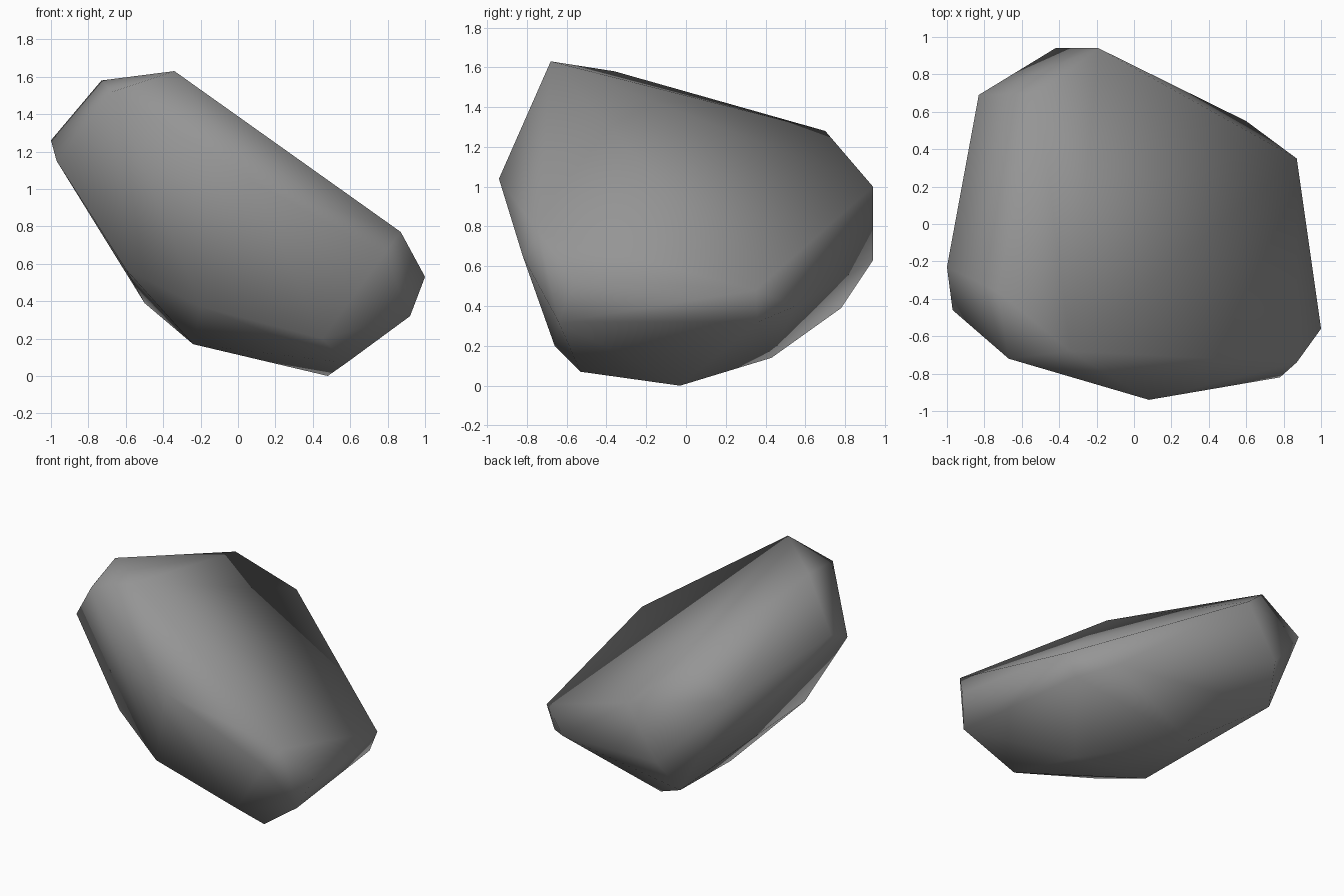
import bpy
import bmesh

# Remove the default object
default_cube = bpy.data.objects.get("Cube")
if default_cube:
    bpy.data.objects.remove(default_cube, do_unlink=True)


def make_material(name, colour):
    material = bpy.data.materials.new(name)
    material.use_nodes = True
    material.diffuse_color = colour
    shader = next(n for n in material.node_tree.nodes if n.type == "BSDF_PRINCIPLED")
    shader.inputs["Base Color"].default_value = colour
    shader.inputs["Roughness"].default_value = 0.9
    return material


def make_hull(name, corners, material):
    """Wrap a convex, smoothly shaded skin around the corner points."""
    bm = bmesh.new()
    for corner in corners:
        bm.verts.new(corner)
    result = bmesh.ops.convex_hull(bm, input=list(bm.verts), use_existing_faces=False)
    loose = {g for g in result["geom_interior"] + result["geom_unused"]
             if isinstance(g, bmesh.types.BMVert)}
    bmesh.ops.delete(bm, geom=list(loose), context="VERTS")
    bmesh.ops.recalc_face_normals(bm, faces=list(bm.faces))
    for face in bm.faces:
        face.smooth = True
    mesh = bpy.data.meshes.new(name)
    bm.to_mesh(mesh)
    bm.free()
    mesh.materials.append(material)
    boulder = bpy.data.objects.new(name, mesh)
    bpy.context.collection.objects.link(boulder)
    return boulder


# Corners of the high end of the boulder
crown = [(-.34, -.68, 1.63), (-.73, -.36, 1.58), (-.67, -.72, 1.52),
         (-1, -.23, 1.26), (-.97, -.46, 1.15), (-.51, .7, 1.28)]
# Corners along the front
front = [(.08, -.94, 1.04), (.87, -.74, .77), (.78, -.82, .65), (1, -.56, .53),
         (.92, -.64, .32), (-.6, -.5, .57), (-.2, -.65, .37)]
# Corners along the back
back = [(-.83, .69, 1.08), (-.19, .94, 1), (-.42, .94, .63), (.87, .35, .48),
        (.6, .55, .4), (.8, .36, .32), (-.5, .78, .39)]
# Corners of the underside
base = [(.48, -.03, 0), (.58, -.53, .07), (.45, -.66, .2),
        (-.24, -.17, .17), (-.1, .43, .14)]

stone = make_material("grey stone", (.3, .3, .3, 1))
make_hull("boulder", crown + front + back + base, stone)
